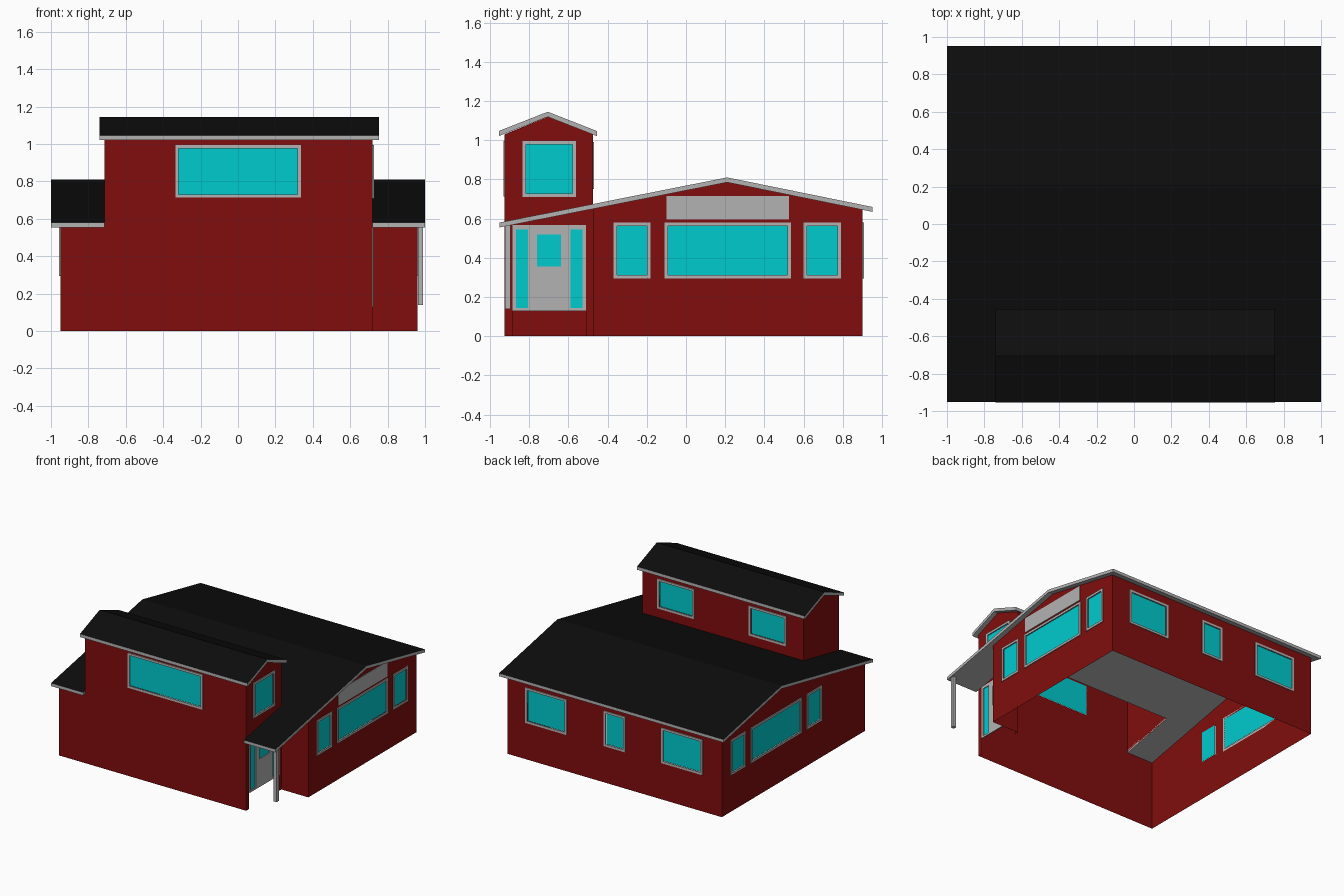
import bpy, bmesh
from mathutils import Vector

if "Cube" in bpy.data.objects:
    bpy.data.objects.remove(bpy.data.objects["Cube"])


def material(name, rgb):
    m = bpy.data.materials.new(name)
    m.diffuse_color = (*rgb, 1)
    m.use_nodes = True
    m.node_tree.nodes["Principled BSDF"].inputs["Base Color"].default_value = m.diffuse_color
    return m


RED = material("red_siding", (0.22, 0.004, 0.004))
CYAN = material("window_glass", (0.0, 0.60, 0.62))
BLACK = material("roof_black", (0.004, 0.004, 0.004))
GREY = material("trim_grey", (0.45, 0.45, 0.45))


def finish(name, bm, *mats):
    me = bpy.data.meshes.new(name)
    bm.to_mesh(me)
    bm.free()
    for m in mats:
        me.materials.append(m)
    ob = bpy.data.objects.new(name, me)
    bpy.context.collection.objects.link(ob)
    return ob


def rect(u0, u1, z0, z1):
    return [(u0, z0), (u1, z0), (u1, z1), (u0, z1)]


def panel(name, axis, side, pos, outline, holes, mat, depth=0):
    """Flat upright sheet with holes, optionally thickened outward."""
    out = Vector((side, 0, 0) if axis == "x" else (0, side, 0))
    bm = bmesh.new()
    for loop in [outline] + holes:
        vs = [bm.verts.new((pos, u, z) if axis == "x" else (u, pos, z)) for u, z in loop]
        for i in range(len(vs)):
            bm.edges.new((vs[i - 1], vs[i]))
    bmesh.ops.triangle_fill(bm, use_beauty=True, edges=bm.edges[:], normal=out)
    bm.normal_update()
    for f in bm.faces:
        if f.normal.dot(out) < 0:
            f.normal_flip()
    if depth:
        geo = bmesh.ops.extrude_face_region(bm, geom=bm.faces[:])["geom"]
        bmesh.ops.translate(bm, vec=out * depth,
                            verts=[g for g in geo if isinstance(g, bmesh.types.BMVert)])
        bmesh.ops.recalc_face_normals(bm, faces=bm.faces[:])
    return finish(name, bm, mat)


W = 0.018  # window frame width


def wall(name, axis, side, pos, outline, windows=()):
    """Wall sheet plus a frame and glass pane for every window."""
    inner = [rect(a + W, b - W, c + W, d - W) for a, b, c, d in windows]
    panel(name, axis, side, pos, outline, inner, RED)
    for i, (w, r) in enumerate(zip(windows, inner)):
        panel(f"{name}_window_frame_{i}", axis, side, pos, rect(*w), [r], GREY, 0.007)
        panel(f"{name}_window_glass_{i}", axis, side, pos - side * 0.002, r, [], CYAN)


def roof(name, xs, profile, thick, skip=()):
    """Roof slab from a (y, z) profile; skip lists omitted (x, y) cells."""
    bm = bmesh.new()
    g = [[bm.verts.new((x, y, z)) for y, z in profile] for x in xs]
    for i in range(len(xs) - 1):
        for j in range(len(profile) - 1):
            if (i, j) not in skip:
                bm.faces.new((g[i][j], g[i + 1][j], g[i + 1][j + 1], g[i][j + 1]))
    bmesh.ops.delete(bm, geom=[v for v in bm.verts if not v.link_faces], context="VERTS")
    geo = bmesh.ops.extrude_face_region(bm, geom=bm.faces[:])["geom"]
    bmesh.ops.translate(bm, vec=(0, 0, -thick),
                        verts=[v for v in geo if isinstance(v, bmesh.types.BMVert)])
    lower = {f for f in geo if isinstance(f, bmesh.types.BMFace)}
    bmesh.ops.recalc_face_normals(bm, faces=bm.faces[:])
    for f in bm.faces:
        f.material_index = 0 if f.normal.z > 0.5 and f not in lower else 1
    finish(name, bm, BLACK, GREY)


# Key lines of the plan
XL, XR, YF, YB = -0.95, 0.96, -0.925, 0.90      # main walls
TL, TR, TB, TM = -0.715, 0.72, -0.475, -0.705   # upper storey
RIDGE, T = 0.21, 0.025


def top(y):  # upper surface of the main roof
    return 0.81 + (y - RIDGE) * (0.198 if y < RIDGE else -0.203)


def under(y):
    return top(y) - T


# Roofs (main one is notched around the upper storey)
roof("main_roof", [-1, TL, TR, 1], [(y, top(y)) for y in (-0.952, TB, RIDGE, 0.952)],
     T, skip={(1, 0)})
roof("upper_roof", [-0.74, 0.755], [(-0.955, 1.047), (TM, 1.145), (-0.455, 1.047)], 0.026)

# Main walls
side_windows = [(-0.37, -0.18, 0.295, 0.58), (-0.11, 0.535, 0.295, 0.58), (0.60, 0.79, 0.295, 0.58)]
for name, side, x, y0 in (("left_wall", -1, XL, YF), ("right_wall", 1, XR, TB)):
    wall(name, "x", side, x,
         [(y0, 0), (YB, 0), (YB, under(YB)), (RIDGE, under(RIDGE)), (y0, under(y0))], side_windows)
wall("back_wall", "y", 1, YB, rect(XL, XR, 0, under(YB)),
     [(0.43, 0.80, 0.295, 0.58), (-0.09, 0.10, 0.295, 0.58), (-0.78, -0.41, 0.295, 0.58)])
wall("front_wall", "y", -1, YF,
     [(XL, 0), (TR, 0), (TR, 1.03), (TL, 1.03), (TL, under(YF)), (XL, under(YF))],
     [(-0.335, 0.337, 0.713, 0.995)])
wall("porch_wall", "y", -1, TB, rect(TR, XR, 0, under(TB)))
panel("gable_panel", "x", 1, XR, rect(-0.10, 0.525, 0.595, 0.715), [], GREY, 0.005)

# Upper storey; its right wall runs down to the ground around the door
gable = [(TB, 1.03), (TM, 1.119), (YF, 1.03)]
D0, D1 = -0.885, -0.51
wall("upper_right_wall", "x", 1, TR,
     [(YF, 0), (D0, 0), (D0, 0.568), (D1, 0.568), (D1, 0), (TB, 0)] + gable,
     [(-0.835, -0.56, 0.71, 0.995)])
wall("upper_left_wall", "x", -1, TL, [(YF, under(YF)), (TB, under(TB))] + gable)
wall("upper_back_wall", "y", 1, TB, rect(TL, TR, under(TB), 1.03),
     [(0.257, 0.586, 0.75, 0.99), (-0.563, -0.23, 0.75, 0.99)])

# Entrance door with side lights
panes = [rect(-0.867, -0.807, 0.145, 0.545), rect(-0.76, -0.637, 0.355, 0.52),
         rect(-0.588, -0.528, 0.145, 0.545)]
panel("door", "x", 1, TR - 0.005, rect(D0, D1, 0.13, 0.568), panes, GREY, 0.01)
for i, p in enumerate(panes):
    panel(f"door_glass_{i}", "x", 1, TR - 0.002, p, [], CYAN)

# Porch post
panel("porch_post", "x", 1, 0.962, rect(-0.922, -0.894, 0.14, under(YF) + 0.005), [], GREY, 0.028)
